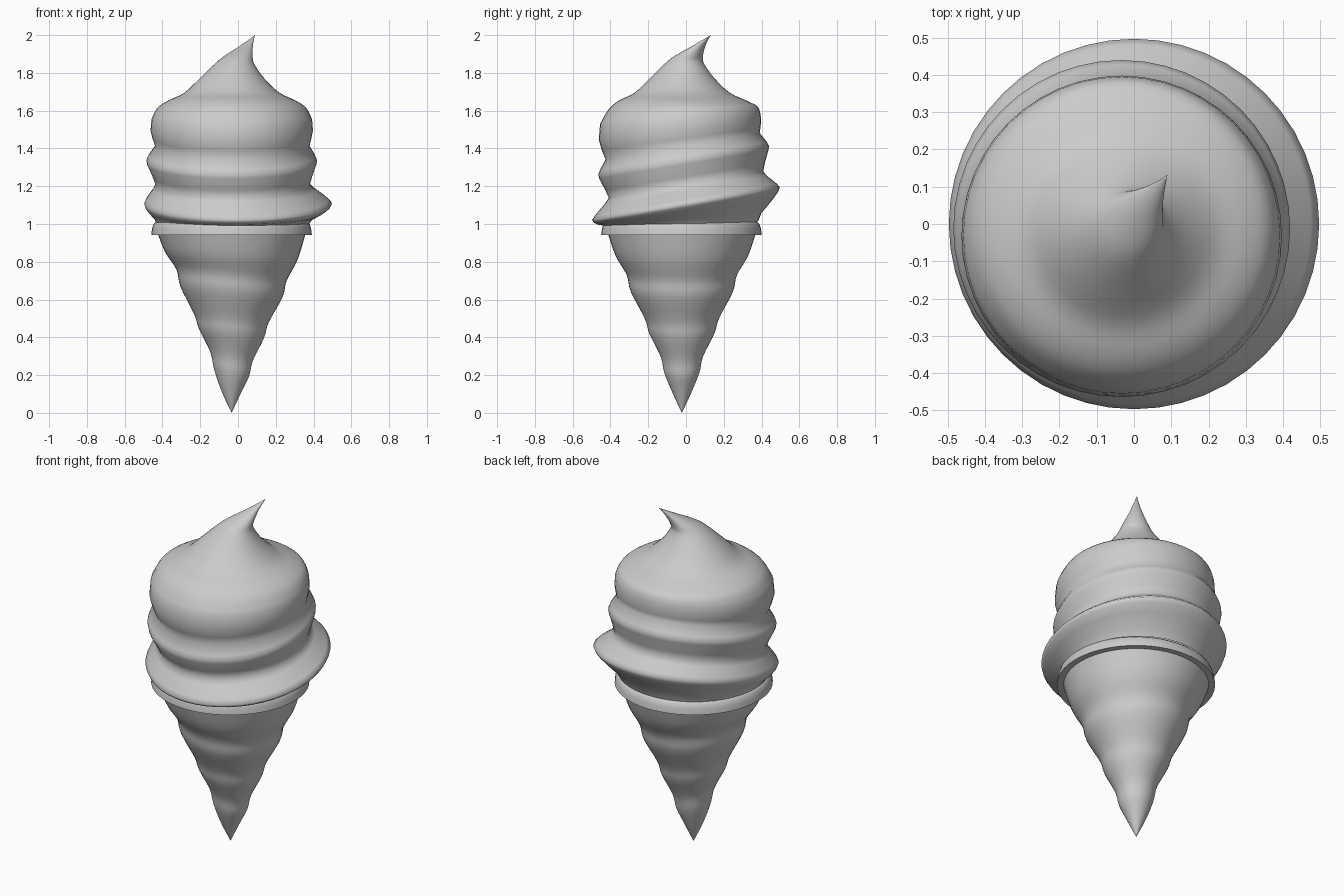
import bpy, bmesh
from math import sin, cos, pi

SEGS = 48


def smooth_keys(keys, steps):
    """Catmull-Rom interpolation between key rings."""
    out = []
    for i in range(len(keys) - 1):
        a, b, c, d = (keys[max(i - 1, 0)], keys[i], keys[i + 1], keys[min(i + 2, len(keys) - 1)])
        for s in range(steps):
            t = s / steps
            out.append([0.5 * (2 * q + (r - p) * t + (2 * p - 5 * q + 4 * r - w) * t * t
                               + (3 * q - p - 3 * r + w) * t ** 3)
                        for p, q, r, w in zip(a, b, c, d)])
    return out + [list(keys[-1])]


def loft(name, rings, angle):
    """Skin rings given as (z, radius, cx, cy, x slope, y slope)."""
    bm = bmesh.new()
    prev = None
    for z, r, cx, cy, sx, sy in rings:
        cur = []
        for k in range(SEGS):
            a = 2 * pi * k / SEGS
            x, y = r * cos(a), r * sin(a)
            cur.append(bm.verts.new((cx + x, cy + y, z + sx * x + sy * y)))
        if prev:
            for k in range(SEGS):
                n = (k + 1) % SEGS
                bm.faces.new((prev[k], prev[n], cur[n], cur[k]))
        prev = cur
    bmesh.ops.remove_doubles(bm, verts=bm.verts, dist=0.0002)
    bmesh.ops.recalc_face_normals(bm, faces=bm.faces)
    mesh = bpy.data.meshes.new(name)
    bm.to_mesh(mesh)
    bm.free()
    ob = bpy.data.objects.new(name, mesh)
    bpy.context.collection.objects.link(ob)
    bpy.ops.object.select_all(action='DESELECT')
    ob.select_set(True)
    bpy.context.view_layer.objects.active = ob
    bpy.ops.object.shade_smooth_by_angle(angle=angle)
    return ob


# Wafer cone with soft, slightly tilted ripples
cone = [(0, 0, 0), (0.10, 0.047, 0), (0.21, 0.092, -0.2), (0.30, 0.113, -0.2),
        (0.42, 0.172, -0.13), (0.50, 0.197, -0.1), (0.64, 0.270, -0.1),
        (0.73, 0.292, -0.1), (0.83, 0.350, -0.05), (0.95, 0.392, 0)]
loft("wafer_cone", smooth_keys([(z, r, -0.034, -0.022, s, 0) for z, r, s in cone], 4), 1.4)

# Flared rim band around the cone mouth
rim = [(0.943, 0.36), (0.943, 0.425), (0.975, 0.421), (1.0, 0.413), (1.012, 0.400), (1.012, 0.34)]
loft("cone_rim", [(z, r, -0.034, -0.024, 0, 0) for z, r in rim], 0.8)

# Swirled ice cream: stacked tilted bulges
swirl = [(1.0, 0.405, -0.03, -0.024, 0, 0.03),
         (1.025, 0.418, -0.022, -0.018, 0, 0.08),
         (1.062, 0.463, -0.01, -0.006, 0, 0.14),
         (1.09, 0.489, -0.002, 0, 0, 0.168),
         (1.108, 0.497, 0, 0, 0, 0.173),
         (1.13, 0.481, -0.006, 0, 0, 0.173),
         (1.18, 0.430, -0.022, 0, 0, 0.172),
         (1.208, 0.409, -0.028, 0, 0, 0.170),
         (1.25, 0.422, -0.03, -0.005, 0, 0.168),
         (1.315, 0.448, -0.033, -0.012, 0, 0.165),
         (1.337, 0.452, -0.033, -0.012, 0, 0.164),
         (1.36, 0.442, -0.033, -0.014, 0, 0.168),
         (1.412, 0.408, -0.03, -0.018, 0, 0.172),
         (1.45, 0.420, -0.032, -0.026, 0, 0.14),
         (1.495, 0.430, -0.033, -0.032, 0, 0.11),
         (1.555, 0.425, -0.033, -0.03, 0, 0.06)]

# Dome and bent tip
dome = [swirl[-1],
        (1.615, 0.394, -0.033, -0.016, 0, 0.02),
        (1.655, 0.335, -0.032, -0.018, 0, 0),
        (1.695, 0.252, -0.032, -0.02, 0, 0),
        (1.77, 0.172, -0.032, -0.02, 0, 0),
        (1.85, 0.103, -0.018, -0.008, 0, 0),
        (1.89, 0.075, 0.003, 0.015, 0, 0),
        (1.935, 0.040, 0.038, 0.060, 0, 0),
        (1.97, 0.017, 0.066, 0.097, 0, 0),
        (2.0, 0, 0.09, 0.132, 0, 0)]
loft("ice_cream_swirl", swirl[:-1] + smooth_keys(dome, 3), 1.4)
